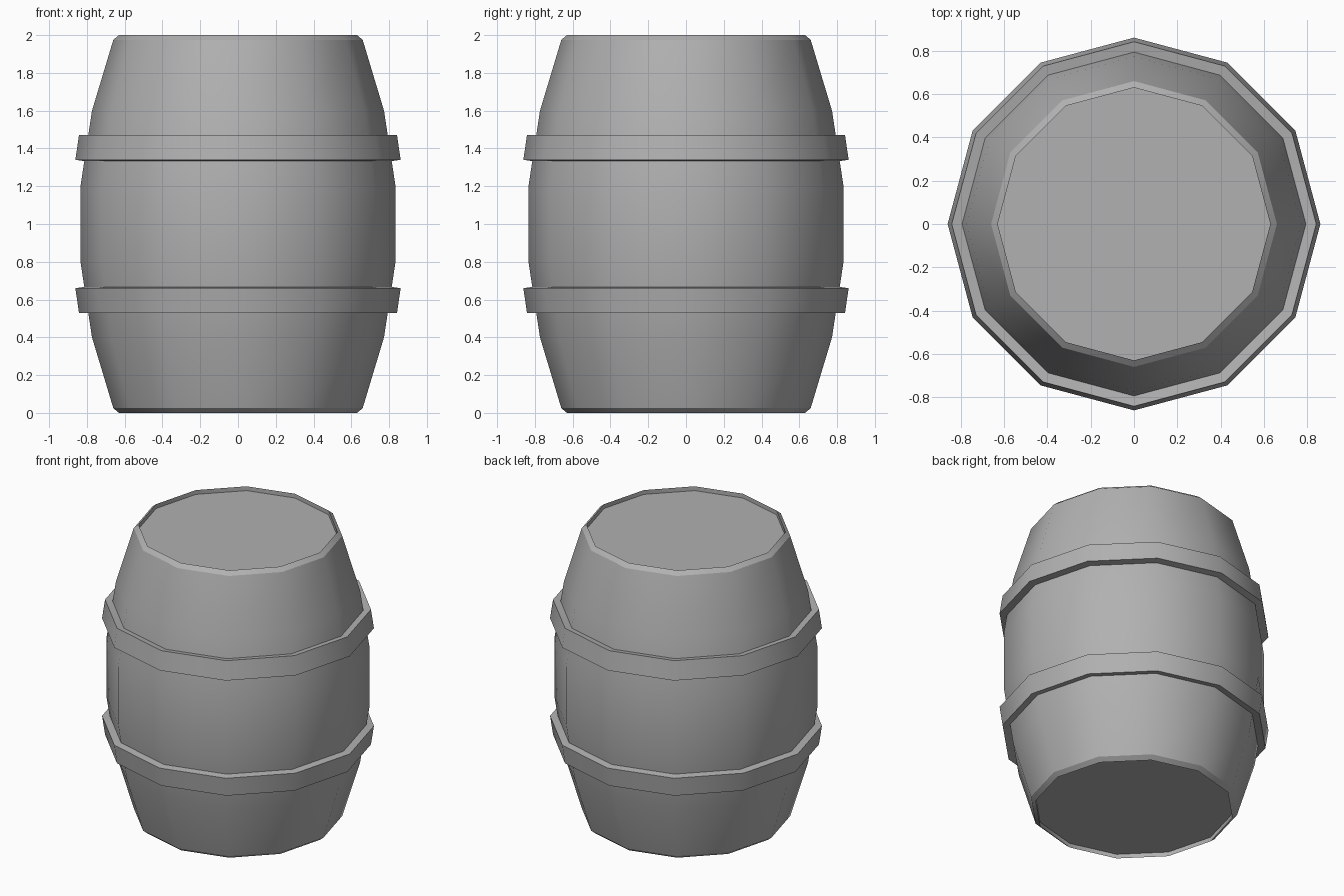
import bpy, bmesh, math

if "Cube" in bpy.data.objects:
    bpy.data.objects.remove(bpy.data.objects["Cube"])

SIDES = 12

# Dark grey shared by all parts
grey = bpy.data.materials.new("dark_grey")
grey.diffuse_color = (0.44, 0.44, 0.44, 1)
grey.use_nodes = True
grey.node_tree.nodes["Principled BSDF"].inputs["Base Color"].default_value = grey.diffuse_color


def lathe(name, profile, closed=False):
    """Revolve (radius, z) points around z; open profiles get flat end caps."""
    bm = bmesh.new()
    rings = []
    for r, z in profile:
        rings.append([bm.verts.new((r * math.cos(2 * math.pi * i / SIDES),
                                    r * math.sin(2 * math.pi * i / SIDES), z))
                      for i in range(SIDES)])
    pairs = list(zip(rings, rings[1:]))
    if closed:
        pairs.append((rings[-1], rings[0]))
    else:
        bm.faces.new(rings[0][::-1])
        bm.faces.new(rings[-1])
    for a, b in pairs:
        for i in range(SIDES):
            j = (i + 1) % SIDES
            bm.faces.new((a[i], a[j], b[j], b[i]))
    bmesh.ops.recalc_face_normals(bm, faces=bm.faces)
    mesh = bpy.data.meshes.new(name)
    bm.to_mesh(mesh)
    bm.free()
    mesh.materials.append(grey)
    obj = bpy.data.objects.new(name, mesh)
    bpy.context.collection.objects.link(obj)
    bpy.ops.object.select_all(action='DESELECT')
    obj.select_set(True)
    bpy.context.view_layer.objects.active = obj
    bpy.ops.object.shade_smooth_by_angle(angle=math.radians(30.5))
    return obj


# Bulging body: recessed lid, bevelled rim, mirrored about mid height
lower = [(0.63, 0.03), (0.63, 0.0), (0.66, 0.025), (0.773, 0.4), (0.834, 0.8)]
upper = [(r, 2 - z) for r, z in reversed(lower)]
lathe("barrel_body", lower + upper)

# Two tapered hoops, wider towards the middle of the barrel
hoop = [(0.76, 0.544), (0.842, 0.53), (0.861, 0.66), (0.76, 0.675)]
lathe("lower_hoop", hoop, closed=True)
lathe("upper_hoop", [(r, 2 - z) for r, z in hoop], closed=True)
